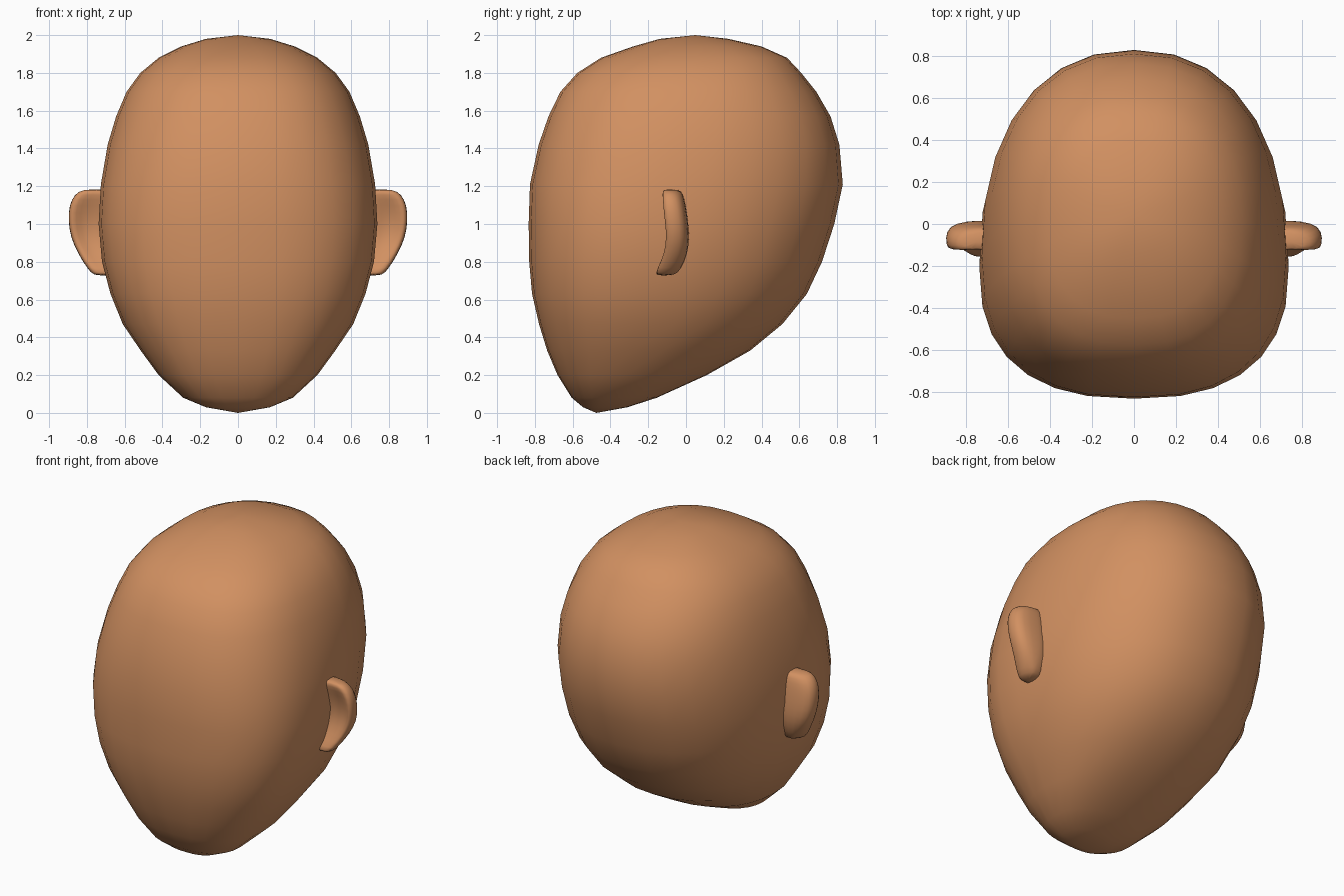
import bpy, bmesh, math

if "Cube" in bpy.data.objects:
    bpy.data.objects.remove(bpy.data.objects["Cube"])

skin = bpy.data.materials.new("skin")
skin.diffuse_color = (0.64, 0.28, 0.12, 1)
skin.use_nodes = True
skin.node_tree.nodes["Principled BSDF"].inputs["Base Color"].default_value = skin.diffuse_color


def loft(name, rings, tip_low=None, tip_high=None):
    """Bridge closed rings into a skin; ends close to a tip point or a flat cap."""
    bm = bmesh.new()
    loops = [[bm.verts.new(p) for p in ring] for ring in rings]
    n = len(loops[0])
    for a, b in zip(loops, loops[1:]):
        for i in range(n):
            j = (i + 1) % n
            bm.faces.new((a[i], a[j], b[j], b[i]))
    for loop, tip in ((loops[0], tip_low), (loops[-1], tip_high)):
        if tip:
            t = bm.verts.new(tip)
            for i in range(n):
                bm.faces.new((loop[i], loop[(i + 1) % n], t))
        else:
            bm.faces.new(loop)
    bmesh.ops.recalc_face_normals(bm, faces=bm.faces)
    for f in bm.faces:
        f.smooth = True
    mesh = bpy.data.meshes.new(name)
    bm.to_mesh(mesh)
    bm.free()
    mesh.materials.append(skin)
    obj = bpy.data.objects.new(name, mesh)
    bpy.context.collection.objects.link(obj)
    return obj


def spow(v, e):
    return math.copysign(abs(v) ** e, v)


def head_ring(z, w, front, back, f):
    """Egg-shaped slice; f places the widest point between front and back."""
    mid = front + (back - front) * f
    pts = []
    for i in range(28):
        a = 2 * math.pi * i / 28
        s, c = math.sin(a), math.cos(a)
        e = 2 / 2.5 if s < 0 else 2 / 2.25
        depth = (mid - front) if s < 0 else (back - mid)
        pts.append((w * spow(c, e), mid + depth * spow(s, e), z))
    return pts


# Head: height, half width, front y, back y, widest fraction
head_slices = [
    (0.03, 0.17, -0.545, -0.31, 0.50), (0.08, 0.29, -0.605, -0.155, 0.48),
    (0.20, 0.42, -0.68, 0.11, 0.45), (0.33, 0.515, -0.735, 0.34, 0.42),
    (0.47, 0.61, -0.778, 0.51, 0.40), (0.63, 0.675, -0.815, 0.64, 0.39),
    (0.80, 0.72, -0.83, 0.72, 0.39), (1.00, 0.738, -0.833, 0.785, 0.39),
    (1.21, 0.726, -0.826, 0.83, 0.41), (1.42, 0.69, -0.78, 0.812, 0.44),
    (1.57, 0.645, -0.728, 0.765, 0.46), (1.70, 0.59, -0.665, 0.69, 0.48),
    (1.80, 0.517, -0.575, 0.61, 0.50), (1.88, 0.42, -0.45, 0.535, 0.51),
    (1.94, 0.30, -0.28, 0.40, 0.51), (1.98, 0.17, -0.14, 0.225, 0.51),
]
loft("head", [head_ring(*s) for s in head_slices], (0, -0.475, 0), (0, 0.05, 2.0))


# Ears: height, outer x, front y, back y, depth of the front hollow
ear_slices = [
    (0.725, 0.765, -0.162, -0.06, 0.0), (0.76, 0.795, -0.155, -0.025, 0.0),
    (0.84, 0.847, -0.12, 0.01, 0.02), (0.93, 0.888, -0.11, 0.02, 0.045),
    (1.02, 0.90, -0.12, 0.012, 0.05), (1.10, 0.895, -0.127, 0.0, 0.03),
    (1.16, 0.865, -0.127, -0.015, 0.0), (1.185, 0.82, -0.12, -0.035, 0.0),
]


def ear_ring(side, z, x, yf, yb, hollow):
    inner, t = 0.64, 0.02
    pts = [(inner, yf), ((inner + x) / 2, yf + hollow), (x - 0.06, yf + hollow * 0.6),
           (x - t, yf), (x, yf + t), (x, yb - 0.045), (x - 0.04, yb - 0.01),
           (0.75, yb), (inner, yb)]
    return [(side * px, py, z) for px, py in pts]


for side, label in ((-1, "left"), (1, "right")):
    ear = loft(label + "_ear", [ear_ring(side, *s) for s in ear_slices])
    sub = ear.modifiers.new("soften", 'SUBSURF')
    sub.levels = sub.render_levels = 1
